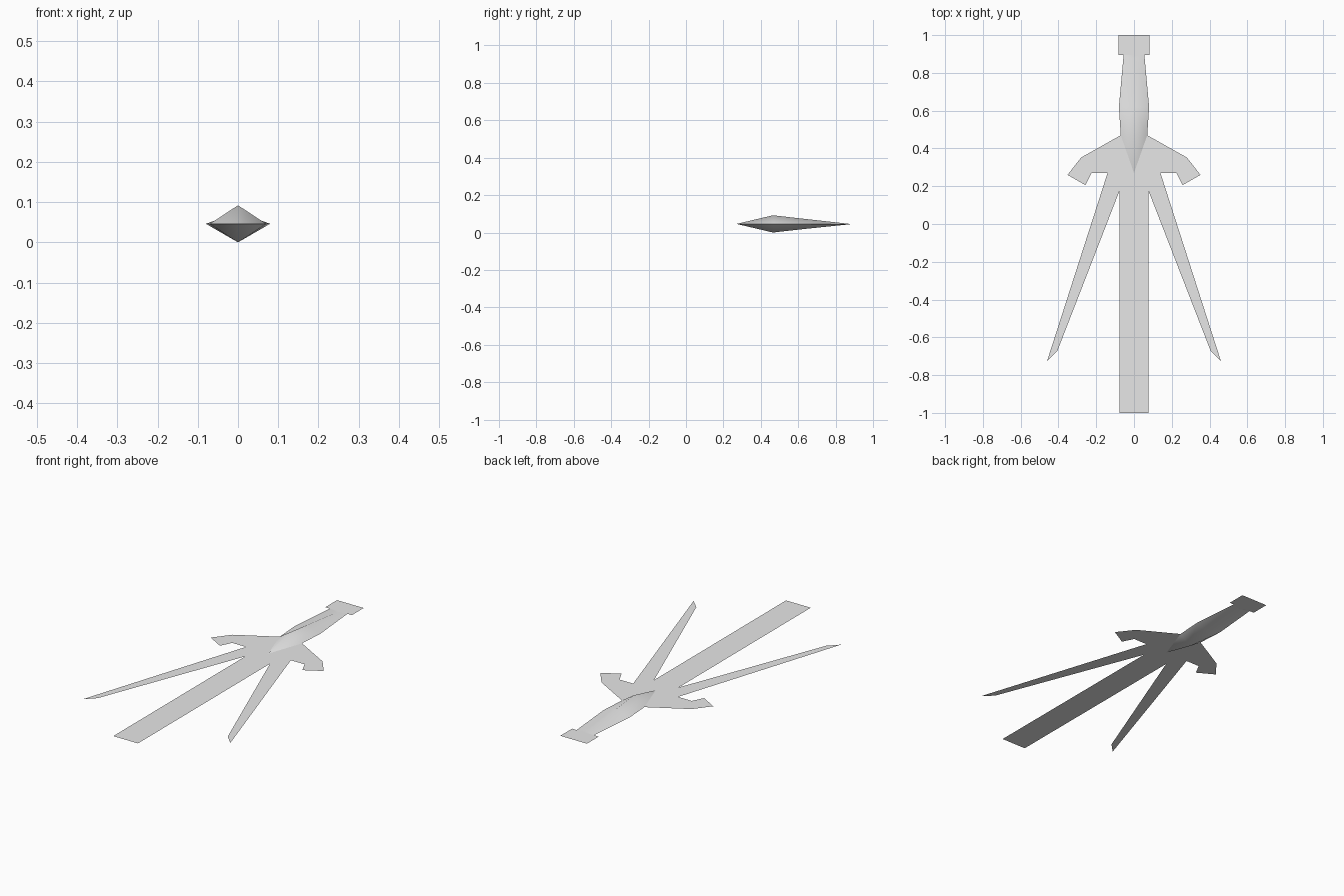
import bpy

if "Cube" in bpy.data.objects:
    bpy.data.objects.remove(bpy.data.objects["Cube"], do_unlink=True)

Z = 0.046   # level of the flat sheet, half the full height

grey = bpy.data.materials.new("plain grey")
grey.use_nodes = True
grey.diffuse_color = (0.8, 0.8, 0.8, 1)
grey.node_tree.nodes["Principled BSDF"].inputs["Base Color"].default_value = (0.8, 0.8, 0.8, 1)


def add_mesh(name, verts, faces, mirror=False, smooth=False):
    mesh = bpy.data.meshes.new(name)
    mesh.from_pydata(verts, [], faces)
    mesh.materials.append(grey)
    for p in mesh.polygons:
        p.use_smooth = smooth
    ob = bpy.data.objects.new(name, mesh)
    bpy.context.collection.objects.link(ob)
    if mirror:
        mod = ob.modifiers.new("mirror", 'MIRROR')
        mod.use_axis[0] = True
        mod.merge_threshold = 0.0005
    return ob


def plate(name, outline, mirror=False):
    """Paper-thin sheet from a counter-clockwise outline."""
    return add_mesh(name, [(x, y, Z) for x, y in outline],
                    [list(range(len(outline)))], mirror)


# Flat parts lying in the same plane
plate("blade", [(-0.077, -1), (0.077, -1), (0.077, 0.175), (-0.077, 0.175)])
plate("collar", [(-0.077, 0.175), (0.077, 0.175), (0.14, 0.27), (-0.14, 0.27)])
plate("pommel", [(-0.083, 0.895), (0.083, 0.895), (0.083, 1), (-0.083, 1)])
plate("guard_wings", [(0, 0.27), (0.14, 0.27), (0.225, 0.27), (0.257, 0.206),
                      (0.352, 0.26), (0.28, 0.352), (0.07, 0.47)], mirror=True)
plate("side_prongs", [(0.077, 0.175), (0.405, -0.67), (0.46, -0.725),
                      (0.14, 0.27)], mirror=True)

# Handle: ridged shell above and below the sheet, with a crisp rim
edge = [(0, 0.27), (0.07, 0.47), (0.08, 0.62), (0.055, 0.895)]
ridge = [(0.465, 0.046), (0.62, 0.0285), (0.875, 0)]
for name, side in (("handle_top", 1), ("handle_bottom", -1)):
    verts = [(x, y, Z) for x, y in edge]
    verts += [(0, y, Z + side * h) for y, h in ridge]
    verts.append((0, 0.895, Z))
    faces = [(0, 1, 4), (1, 2, 5, 4), (2, 3, 6, 5), (3, 7, 6)]
    if side < 0:
        faces = [f[::-1] for f in faces]
    add_mesh(name, verts, faces, mirror=True, smooth=True)
